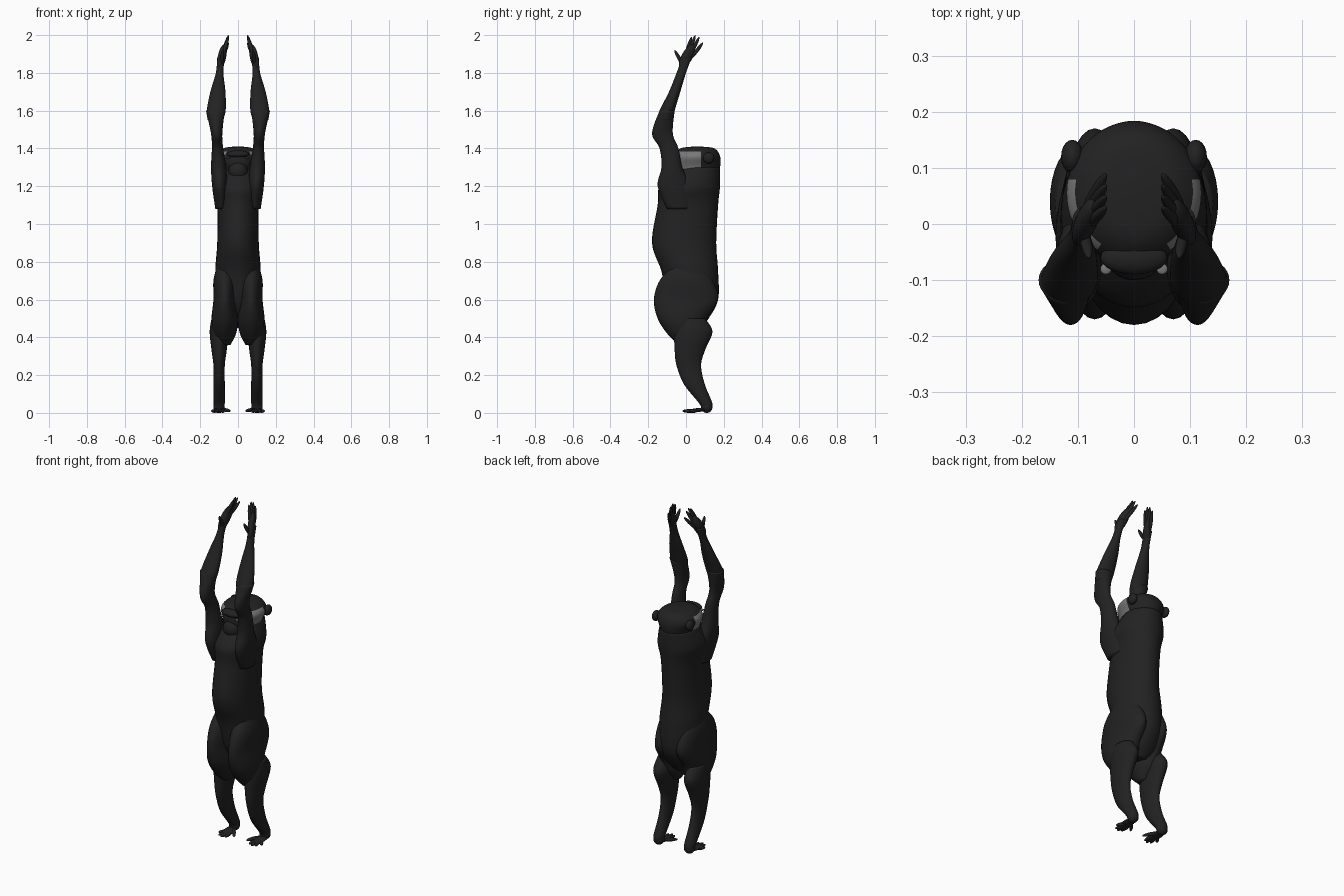
import bpy, bmesh, math
from mathutils import Matrix, Vector

cube = bpy.data.objects.get("Cube")
if cube:
    bpy.data.objects.remove(cube, do_unlink=True)


def make_material(name, value):
    colour = (value, value, value, 1)
    material = bpy.data.materials.new(name)
    material.use_nodes = True
    material.diffuse_color = colour
    material.node_tree.nodes["Principled BSDF"].inputs["Base Color"].default_value = colour
    return material


BLACK = make_material("black fur", 0.016)
GREY = make_material("grey cheek fur", 0.19)


def finish(name, bm, material):
    """Turn a bmesh into a smooth shaded object."""
    bmesh.ops.recalc_face_normals(bm, faces=bm.faces)
    for face in bm.faces:
        face.smooth = True
    mesh = bpy.data.meshes.new(name)
    bm.to_mesh(mesh)
    bm.free()
    mesh.materials.append(material)
    obj = bpy.data.objects.new(name, mesh)
    bpy.context.collection.objects.link(obj)
    return obj


def smooth_path(sections, steps=6):
    """Fill in a smooth run of sections between the given ones."""
    points = [Vector(section) for section in sections]
    last = len(points) - 1
    for i in range(last):
        start, end = points[i], points[i + 1]
        leave = (end - points[max(i - 1, 0)]) / 2
        arrive = (points[min(i + 2, last)] - start) / 2
        for step in range(steps):
            t = step / steps
            ease = t * t * (3 - 2 * t)
            yield (start.lerp(end, ease) + leave * t * (1 - t) ** 2
                   - arrive * t * t * (1 - t))
    yield points[last]


def loft(name, x_start, x_end, sections, sides=32):
    """Skin level ovals given as (height, front, back, half width)."""
    bm = bmesh.new()
    low, high = sections[0][0], sections[-1][0]
    rings = []
    for z, front, back, width in smooth_path(sections):
        x = x_start + (x_end - x_start) * (z - low) / (high - low)
        middle, depth = (front + back) / 2, (back - front) / 2
        angles = [math.tau * k / sides for k in range(sides)]
        rings.append([bm.verts.new((x + width * math.cos(a), middle + depth * math.sin(a), z))
                      for a in angles])
    for lower, upper in zip(rings, rings[1:]):
        for k in range(sides):
            n = (k + 1) % sides
            bm.faces.new((lower[k], lower[n], upper[n], upper[k]))
    bm.faces.new(rings[0])
    bm.faces.new(rings[-1])
    return finish(name, bm, BLACK)


def blob(name, center, radii, turn=Matrix.Identity(4), material=BLACK):
    """Ellipsoid, optionally turned."""
    bm = bmesh.new()
    place = Matrix.Translation(center) @ turn @ Matrix.Diagonal((*radii, 1))
    bmesh.ops.create_uvsphere(bm, u_segments=20, v_segments=12, radius=1, matrix=place)
    return finish(name, bm, material)


def spindle(name, start, tip, across, thick):
    """Long ellipsoid from start to tip, for palms, soles and digits."""
    start, tip = Vector(start), Vector(tip)
    span = tip - start
    turn = span.to_track_quat("Z", "Y").to_matrix().to_4x4()
    blob(name, (start + tip) / 2, (across, thick, span.length / 2), turn)


# Torso
loft("torso", 0, 0, [
    (0.45, 0.02, 0.08, 0.03),
    (0.5, -0.04, 0.12, 0.09),
    (0.6, -0.1, 0.17, 0.11),
    (0.75, -0.13, 0.17, 0.12),
    (0.9, -0.18, 0.16, 0.11),
    (1.1, -0.15, 0.17, 0.11),
    (1.2, -0.14, 0.18, 0.13),
    (1.3, -0.05, 0.18, 0.1)])

# Head, with grey fur on its sides
head = loft("head", 0, 0, [
    (1.2, -0.04, 0.15, 0.08),
    (1.3, -0.07, 0.18, 0.1),
    (1.36, -0.07, 0.18, 0.12),
    (1.4, -0.03, 0.15, 0.08),
    (1.41, 0.04, 0.08, 0.02)], sides=64)
head.data.materials.append(GREY)
for face in head.data.polygons:
    spot = face.center
    if abs(spot.x) > 0.06 and -0.04 < spot.y < 0.08 and 1.25 < spot.z < 1.38:
        face.material_index = 1

# Face
blob("face", (0, -0.04, 1.33), (0.07, 0.04, 0.06))
blob("muzzle", (0, -0.06, 1.28), (0.05, 0.04, 0.05))
blob("brow", (0, -0.06, 1.37), (0.06, 0.03, 0.02))

# Paired parts
for side, tag in ((1, "left"), (-1, "right")):
    blob(tag + "_ear", (side * 0.11, 0.12, 1.35), (0.02, 0.03, 0.03))
    blob(tag + "_brow_patch", (side * 0.05, -0.08, 1.35), (0.01, 0.01, 0.004), material=GREY)

    # Raised arm
    loft(tag + "_upper_arm", side * 0.09, side * 0.12, [
        (1.08, -0.1, 0.02, 0.03),
        (1.2, -0.15, 0.02, 0.04),
        (1.3, -0.13, -0.02, 0.04),
        (1.4, -0.14, -0.04, 0.03),
        (1.48, -0.18, -0.07, 0.03),
        (1.6, -0.14, -0.06, 0.05)])
    loft(tag + "_forearm", side * 0.12, side * 0.09, [
        (1.55, -0.15, -0.07, 0.04),
        (1.6, -0.14, -0.06, 0.05),
        (1.7, -0.09, -0.03, 0.04),
        (1.8, -0.05, 0, 0.02),
        (1.88, -0.02, 0.03, 0.02)])

    # Hand, with fanned fingers
    spindle(tag + "_palm", (side * 0.1, -0.03, 1.82), (side * 0.07, 0.04, 1.95), 0.02, 0.03)
    spindle(tag + "_thumb", (side * 0.09, -0.01, 1.83), (side * 0.08, -0.06, 1.92), 0.01, 0.01)
    for i in range(4):
        root = (side * 0.09, 0.01 * i - 0.01, 1.87)
        tip = (side * 0.05, 0.03 + 0.02 * i, 2 - 0.01 * (i - 1) ** 2)
        spindle(f"{tag}_finger_{i + 1}", root, tip, 0.01, 0.01)

    # Leg
    loft(tag + "_thigh", side * 0.07, side * 0.07, [
        (0.36, -0.04, 0.03, 0.03),
        (0.42, -0.1, 0.08, 0.06),
        (0.5, -0.15, 0.11, 0.07),
        (0.6, -0.17, 0.17, 0.06),
        (0.7, -0.14, 0.14, 0.06),
        (0.78, -0.07, 0.08, 0.04)])
    loft(tag + "_shin", side * 0.1, side * 0.1, [
        (0.02, 0.08, 0.13, 0.02),
        (0.05, 0.07, 0.14, 0.03),
        (0.15, -0.01, 0.1, 0.03),
        (0.25, -0.05, 0.08, 0.03),
        (0.33, -0.06, 0.1, 0.04),
        (0.43, -0.06, 0.14, 0.05),
        (0.5, -0.03, 0.1, 0.04)])

    # Foot, with fanned toes
    blob(tag + "_heel", (side * 0.1, 0.11, 0.03), (0.03, 0.03, 0.03))
    spindle(tag + "_sole", (side * 0.1, 0.13, 0.02), (side * 0.1, 0, 0.01), 0.03, 0.01)
    spindle(tag + "_big_toe", (side * 0.09, 0.09, 0.02), (side * 0.04, 0.02, 0.01), 0.01, 0.01)
    for i in range(4):
        root = (side * (0.08 + 0.01 * i), 0.06, 0.01)
        tip = (side * (0.08 + 0.02 * i), 0.01 * (i - 1) ** 2 - 0.02, 0.01)
        spindle(f"{tag}_toe_{i + 1}", root, tip, 0.01, 0.01)
